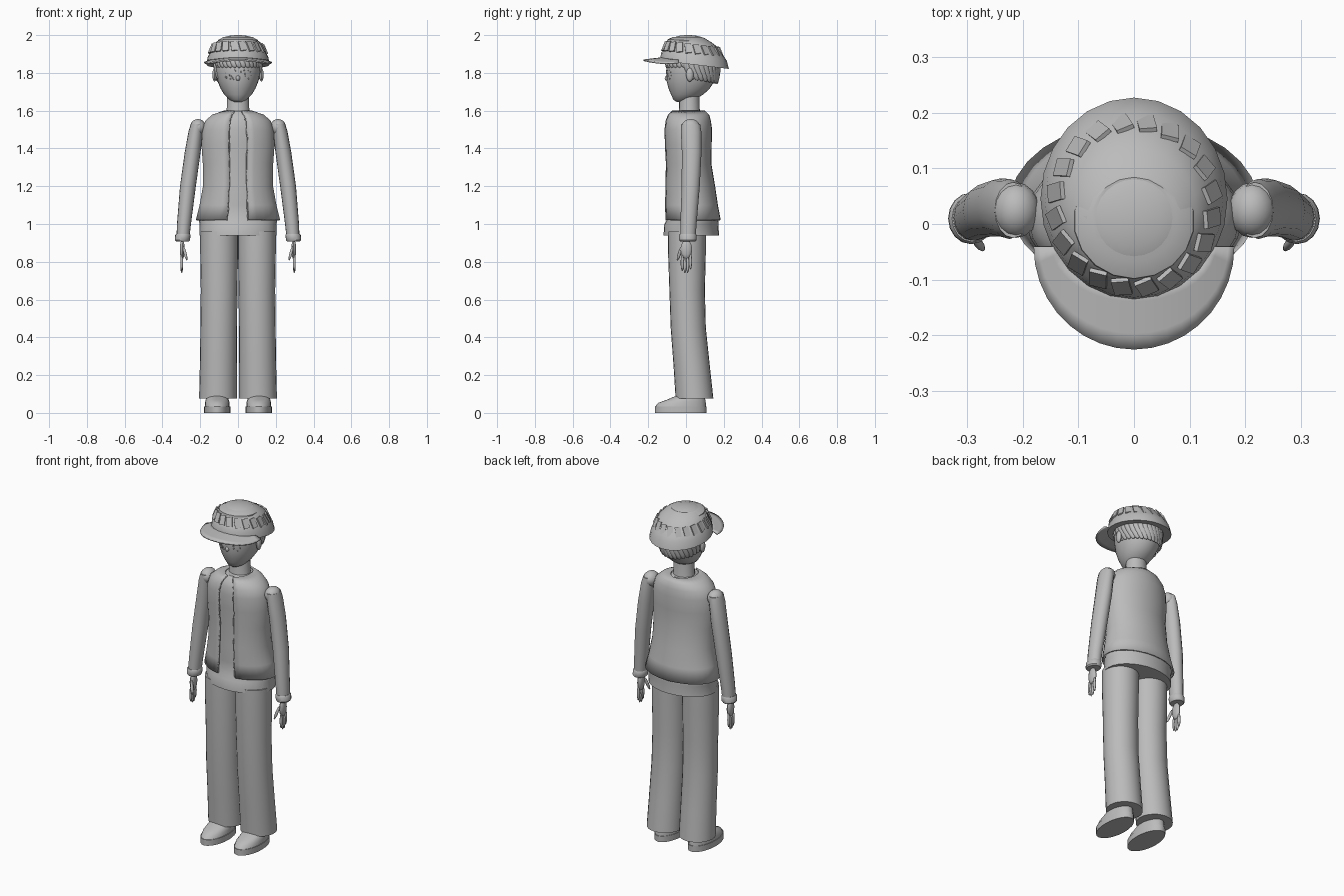
import bpy, bmesh, math, random
from mathutils import Vector, Matrix

random.seed(4)
cube = bpy.data.objects.get("Cube")
if cube:
    bpy.data.objects.remove(cube, do_unlink=True)

grey = bpy.data.materials.new("plain grey")
grey.use_nodes = True
grey.diffuse_color = (0.5, 0.5, 0.5, 1)
grey.node_tree.nodes["Principled BSDF"].inputs["Base Color"].default_value = (0.5, 0.5, 0.5, 1)


def finish(name, bm, thick=0.0, angle=35):
    bmesh.ops.recalc_face_normals(bm, faces=bm.faces)
    mesh = bpy.data.meshes.new(name)
    bm.to_mesh(mesh)
    bm.free()
    mesh.materials.append(grey)
    ob = bpy.data.objects.new(name, mesh)
    bpy.context.collection.objects.link(ob)
    if thick:
        mod = ob.modifiers.new("thickness", 'SOLIDIFY')
        mod.thickness = thick
        mod.offset = 0
    bpy.ops.object.select_all(action='DESELECT')
    ob.select_set(True)
    bpy.context.view_layer.objects.active = ob
    bpy.ops.object.shade_smooth_by_angle(angle=math.radians(angle))
    return ob


def ring_point(row, a):
    x, y, z, rx, ry = row[:5]
    dy = ry * math.sin(a)
    tilt = row[5] if len(row) > 5 else 0
    return Vector((x + rx * math.cos(a), y + dy, z + tilt * dy))


def loft(name, rows, n=20, side=1, gap=0.0, caps=True, thick=0.0, angle=35):
    """Skin through elliptical rings (x, y, z, rx, ry, tilt); gap opens the front."""
    bm = bmesh.new()
    start, span = -math.pi / 2 + gap, 2 * math.pi - 2 * gap
    count = n + 1 if gap else n
    rings = []
    for row in rows:
        pts = [ring_point(row, start + span * i / n) for i in range(count)]
        rings.append([bm.verts.new((p.x * side, p.y, p.z)) for p in pts])
    for a, b in zip(rings, rings[1:]):
        for i in range(n):
            j = (i + 1) % count
            bm.faces.new((a[i], a[j], b[j], b[i]))
    if caps and not gap:
        bm.faces.new(rings[0])
        bm.faces.new(rings[-1])
    return finish(name, bm, thick, angle)


def blobs(name, places, box=False, u=10, v=6):
    """Ellipsoids or boxes, one per transform matrix, joined in one object."""
    bm = bmesh.new()
    for m in places:
        if box:
            bmesh.ops.create_cube(bm, size=2, matrix=m)
        else:
            bmesh.ops.create_uvsphere(bm, u_segments=u, v_segments=v, radius=1, matrix=m)
    return finish(name, bm, angle=50)


def place(loc, size, rot=(0, 0, 0)):
    m = Matrix.Translation(loc)
    for a, ax in zip(rot, "ZYX"):
        m = m @ Matrix.Rotation(a, 4, ax)
    return m @ Matrix.Diagonal((*size, 1))


# Shirt and open jacket share one torso profile
torso = [(0, 0.035, 1.02, 0.22, 0.145), (0, 0.027, 1.1, 0.2, 0.138),
         (0, 0.02, 1.2, 0.182, 0.13), (0, 0.012, 1.32, 0.183, 0.118),
         (0, 0.01, 1.42, 0.19, 0.122), (0, 0.01, 1.5, 0.185, 0.124),
         (0, 0.01, 1.545, 0.17, 0.118), (0, 0.012, 1.575, 0.135, 0.108),
         (0, 0.012, 1.598, 0.07, 0.085)]
hem = [(0, 0.028, 0.94, 0.205, 0.147), (0, 0.028, 1.0, 0.203, 0.143)]
loft("shirt", hem + [(x, y, z, rx - 0.012, ry - 0.008) for x, y, z, rx, ry in torso], 28)
loft("jacket", torso, 28, gap=math.radians(15), thick=0.008)

# Ragged edges of the jacket opening
for s, label in ((1, "left"), (-1, "right")):
    curve = bpy.data.curves.new(label + "_jacket_edge", 'CURVE')
    curve.dimensions = '3D'
    curve.bevel_depth = 0.004
    curve.bevel_resolution = 0
    pts = []
    for a, b in zip(torso, torso[1:]):
        for k in range(4):
            row = [p + (q - p) * k / 4 for p, q in zip(a, b)]
            wobble = random.uniform(-0.02, 0.02)
            pts.append(ring_point(row, -math.pi / 2 + s * (math.radians(15) + wobble)))
    line = curve.splines.new('POLY')
    line.points.add(len(pts) - 1)
    for p, q in zip(line.points, pts):
        p.co = (*q, 1)
    curve.materials.append(grey)
    bpy.context.collection.objects.link(bpy.data.objects.new(curve.name, curve))

# Limbs
for s, label in ((1, "left_"), (-1, "right_")):
    loft(label + "trouser_leg",
         [(0.106, 0.045, 0.075, 0.1, 0.1), (0.104, 0.03, 0.25, 0.098, 0.096),
          (0.102, 0.012, 0.45, 0.097, 0.093), (0.1, 0.006, 0.65, 0.097, 0.094),
          (0.1, 0.005, 0.85, 0.1, 0.1), (0.1, 0.005, 0.96, 0.1, 0.1)], 24, s)
    loft(label + "shoe_sole",
         [(0.11, -0.028, z, 0.069, 0.137) for z in (0, 0.035)], 24, s)
    loft(label + "shoe_upper",
         [(0.11, -0.028, 0.035, 0.066, 0.134), (0.11, -0.022, 0.058, 0.064, 0.126, 0.04),
          (0.11, -0.005, 0.08, 0.058, 0.1, 0.12), (0.11, 0.02, 0.1, 0.045, 0.065, 0.1)],
         20, s, angle=50)
    blobs(label + "shoulder", [place((s * 0.212, 0.025, 1.512), (0.042, 0.05, 0.044))], u=16, v=10)
    loft(label + "sleeve",
         [(0.292, 0.01, 0.92, 0.034, 0.04), (0.286, 0.013, 1.0, 0.037, 0.043),
          (0.265, 0.025, 1.2, 0.042, 0.048), (0.24, 0.03, 1.38, 0.042, 0.052),
          (0.224, 0.027, 1.49, 0.038, 0.054), (0.217, 0.025, 1.53, 0.033, 0.05)], 16, s)
    loft(label + "cuff",
         [(0.294, 0.01, 0.908, 0.035, 0.041), (0.294, 0.01, 0.915, 0.04, 0.046),
          (0.292, 0.01, 0.94, 0.041, 0.046), (0.291, 0.01, 0.948, 0.036, 0.042)], 16, s)
    # Hand: palm, four fingers and a thumb
    parts = [place((s * 0.295, 0.002, 0.865), (0.014, 0.031, 0.052))]
    for i in range(4):
        drop = (0.0, 0.012, 0.01, -0.008)[i]
        parts.append(place((s * 0.298, -0.02 + 0.0145 * i, 0.795 - drop), (0.008, 0.0085, 0.044)))
    parts.append(place((s * 0.28, -0.034, 0.845), (0.008, 0.009, 0.042), (0, s * 0.25, -0.3)))
    blobs(label + "hand", parts)
    blobs(label + "ear", [place((s * 0.124, 0.02, 1.79), (0.012, 0.02, 0.037))])

# Neck and head
loft("neck", [(0, 0.018, 1.56, 0.07, 0.065), (0, 0.018, 1.6, 0.06, 0.055),
              (0, 0.018, 1.72, 0.056, 0.052)], 20)
loft("head", [(0, -0.025, 1.646, 0.02, 0.024), (0, -0.012, 1.658, 0.046, 0.055),
              (0, 0.006, 1.685, 0.073, 0.085), (0, 0.016, 1.715, 0.091, 0.108),
              (0, 0.024, 1.755, 0.108, 0.126), (0, 0.029, 1.8, 0.118, 0.134),
              (0, 0.032, 1.85, 0.122, 0.135), (0, 0.03, 1.93, 0.095, 0.1)], 28, angle=60)
blobs("nose", [place((0, -0.101, 1.772), (0.012, 0.012, 0.014))])
blobs("freckles", [place((x, 0.026 - 0.13 * math.sqrt(1 - (x / 0.112) ** 2), random.uniform(1.765, 1.815)),
                         (0.004, 0.004, 0.004))
                   for x in (random.uniform(-0.07, 0.07) for _ in range(22))], u=6, v=4)

# Hair locks slanting out from under the cap
locks = []
for i in range(19):
    a = math.radians(-8 + 196 * i / 18)
    x, y = 0.117 * math.cos(a), 0.033 + 0.138 * math.sin(a)
    locks.append(place((x, y, 1.815 - 0.02 * math.sin(a)), (0.01, 0.02, 0.06), (a, 0.15, 0.4)))
for i in range(13):
    a = math.radians(200 + 140 * i / 12)
    x, y = 0.117 * math.cos(a), 0.03 + 0.132 * math.sin(a)
    locks.append(place((x, y, 1.85), (0.009, 0.016, 0.026), (a, 0, 0.5)))
blobs("hair", locks)

# Cap: flared rim, gathered crown and flat top
loft("cap", [(0, 0.045, 1.845, 0.15, 0.16, -0.12), (0, 0.045, 1.843, 0.168, 0.182, -0.12),
             (0, 0.042, 1.885, 0.16, 0.174, -0.12), (0, 0.04, 1.902, 0.15, 0.162, -0.1),
             (0, 0.033, 1.945, 0.132, 0.138, -0.08), (0, 0.022, 1.966, 0.113, 0.115, -0.05),
             (0, 0.012, 1.985, 0.085, 0.085), (0, 0.01, 1.996, 0.05, 0.05),
             (0, 0.01, 2.0, 0.015, 0.015)], 24)
loft("cap_top", [(0, 0.006, 1.96, 0.11, 0.106, -0.05), (0, 0.006, 1.972, 0.108, 0.104, -0.05),
                 (0, 0.008, 1.99, 0.078, 0.076)], 18)
pleats = []
for i in range(20):
    a = 2 * math.pi * (i + 0.5) / 20
    x, y = 0.142 * math.cos(a), 0.034 + 0.148 * math.sin(a)
    pleats.append(place((x, y, 1.928 - 0.015 * math.sin(a)), (0.004, 0.016, 0.027),
                        (a + 0.18, -0.45, 0.12)))
blobs("cap_pleats", pleats, box=True)

# Curved brim
bm = bmesh.new()
grid = []
for i in range(19):
    a = math.pi + math.pi * i / 18
    col = []
    for k in range(5):
        t = k / 4
        x = (0.135 + 0.044 * t) * math.cos(a)
        y = -0.04 + (0.07 + 0.115 * t) * math.sin(a)
        col.append(bm.verts.new((x, y, 1.882 - 1.1 * x * x + 0.12 * (y + 0.1))))
    grid.append(col)
for a, b in zip(grid, grid[1:]):
    for k in range(4):
        bm.faces.new((a[k], a[k + 1], b[k + 1], b[k]))
finish("cap_brim", bm, 0.008)
